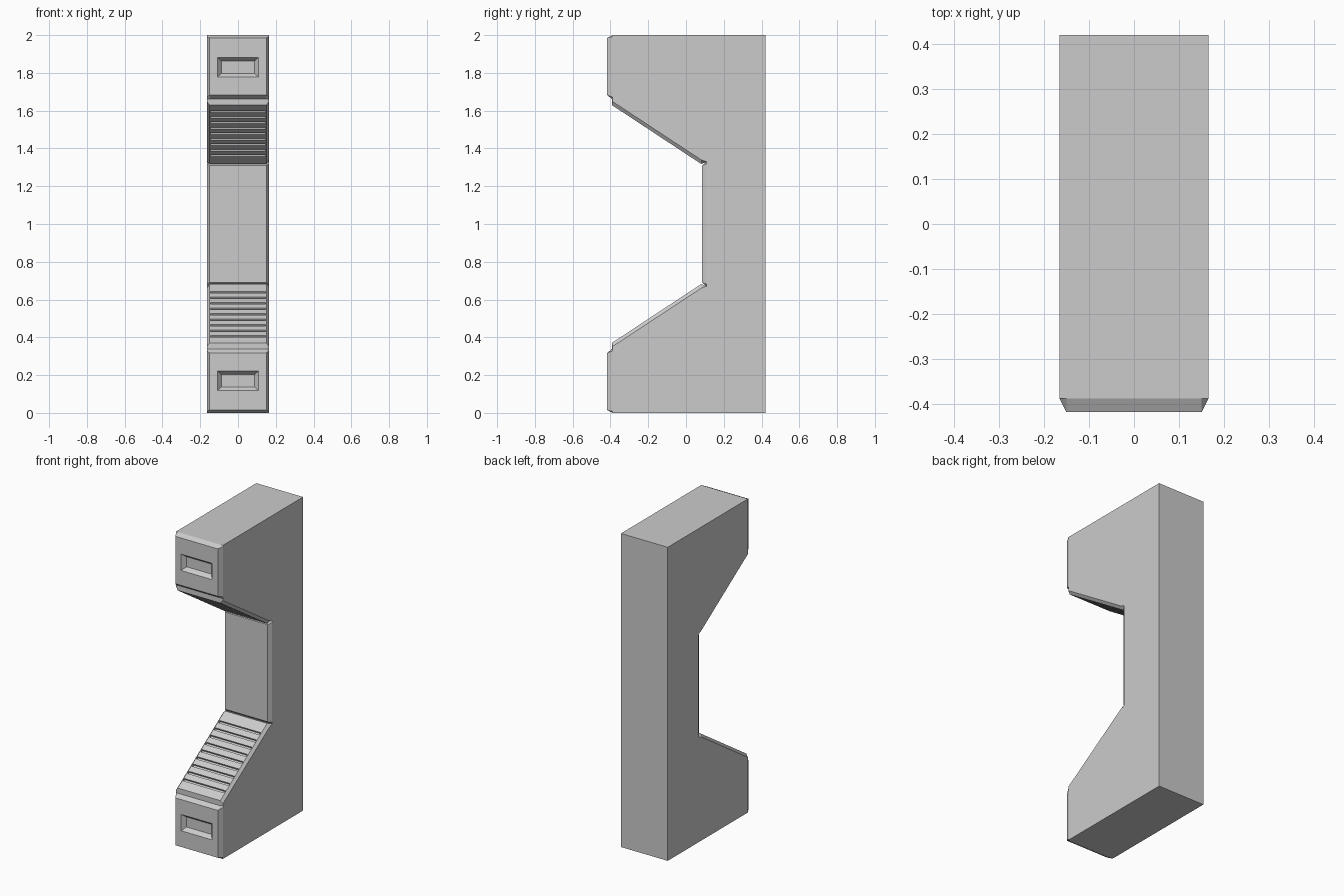
import bpy, bmesh
from mathutils import Vector

if "Cube" in bpy.data.objects:
    bpy.data.objects.remove(bpy.data.objects["Cube"])

W, WI = 0.165, 0.15          # half width at the sides / at the chamfered front


def mesh_object(name, bm):
    bmesh.ops.recalc_face_normals(bm, faces=bm.faces[:])
    me = bpy.data.meshes.new(name)
    bm.to_mesh(me)
    bm.free()
    ob = bpy.data.objects.new(name, me)
    bpy.context.collection.objects.link(ob)
    return ob


def loft(bm, rings):
    # Closed solid through matching rings of points
    vs = [[bm.verts.new(p) for p in r] for r in rings]
    n = len(vs[0])
    for a, b in zip(vs, vs[1:]):
        for i in range(n):
            j = (i + 1) % n
            bm.faces.new((a[i], a[j], b[j], b[i]))
    bm.faces.new(vs[0])
    bm.faces.new(vs[-1][::-1])


# Lower half of the side profile (y, z); upper half mirrors about z = 1
inner = [(.42, 0), (-.388, 0), (-.418, .015), (-.418, .317), (-.393, .337),
         (-.393, .37), (.08, .682), (.108, .672), (.085, .69)]
outer = [(.42, 0), (-.388, 0), (-.388, .008), (-.388, .328), (-.388, .34),
         (-.388, .352), (.08, .66), (.109, .671), (.109, .682)]


def ring(x, half):
    pts = half + [(y, 2 - z) for y, z in reversed(half)]
    return [(x, y, z) for y, z in pts]


# Main C-shaped body with chamfered front edges
bm = bmesh.new()
loft(bm, [ring(-W, outer), ring(-WI, inner), ring(WI, inner), ring(W, outer)])
body = mesh_object("wall_support_body", bm)

# Cutters: tapered front pockets and slope grooves, both ends
bm = bmesh.new()
a, b = Vector((-.393, .37)), Vector((.08, .682))
along = (b - a).normalized()
normal = Vector((-along.y, along.x))
for flip in (False, True):
    def pt(x, y, z):
        return (x, y, 2 - z if flip else z)

    def rect(hx, z0, z1, y):
        return [pt(-hx, y, z0), pt(hx, y, z0), pt(hx, y, z1), pt(-hx, y, z1)]

    loft(bm, [rect(.122, .105, .235, -.43), rect(.109, .118, .222, -.418),
              rect(.088, .138, .202, -.393)])
    for i in range(9):
        z = .405 + i * .0293
        c = a + (b - a) * ((z - a.y) / (b.y - a.y))
        prof = [c + along * s + normal * t for s, t in
                ((-.009, .01), (.009, .01), (.007, -.012), (-.007, -.012))]
        loft(bm, [[pt(x, p.x, p.y) for p in prof] for x in (-.146, .146)])
cutter = mesh_object("groove_and_pocket_cutter", bm)
cutter.hide_render = True
cutter.hide_set(True)

# Carve the details
mod = body.modifiers.new("carve", 'BOOLEAN')
mod.operation = 'DIFFERENCE'
mod.solver = 'EXACT'
mod.object = cutter
